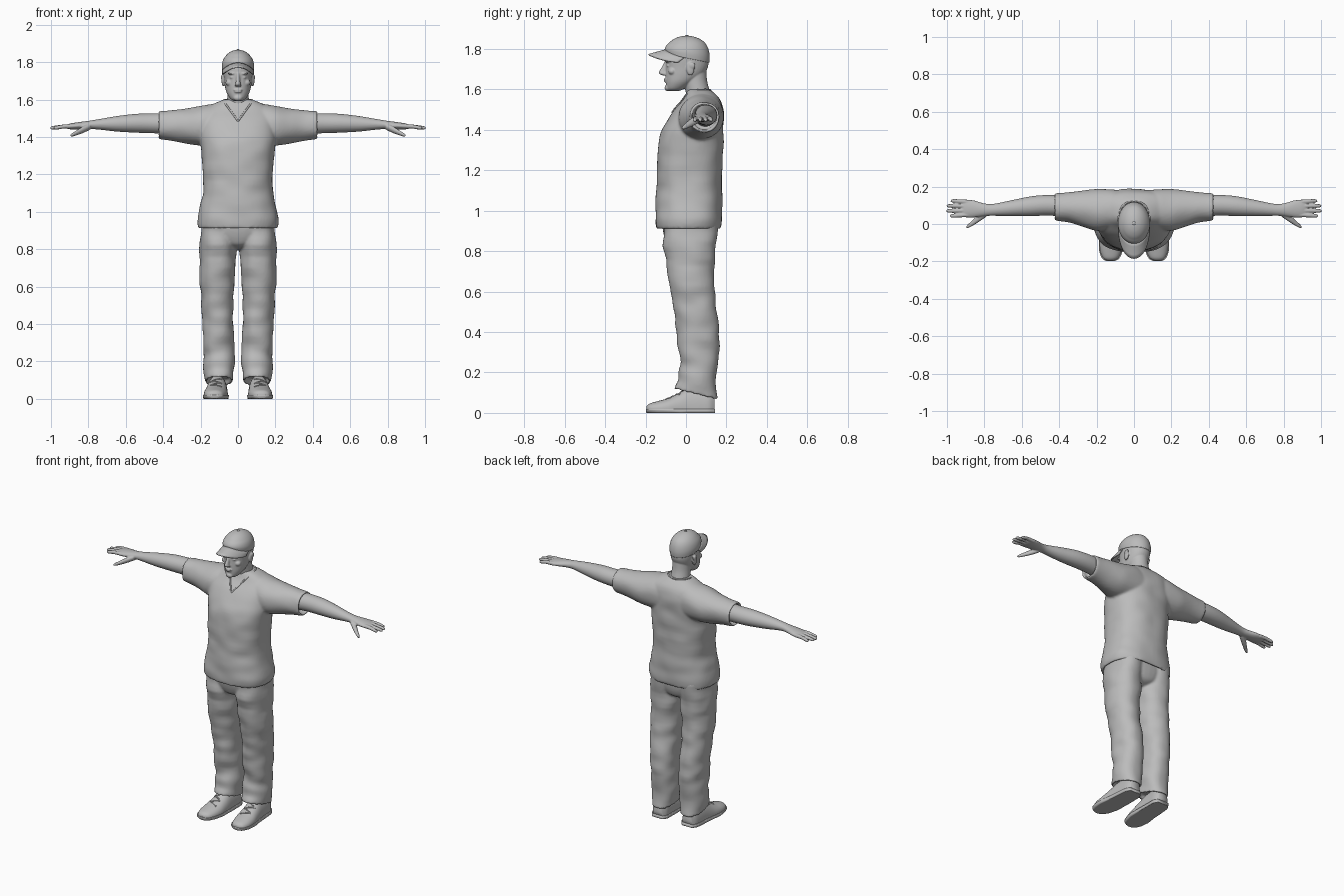
import bpy, bmesh, math
from mathutils import Vector, Matrix, noise
from mathutils.bvhtree import BVHTree

cube = bpy.data.objects.get("Cube")
if cube:
    bpy.data.objects.remove(cube, do_unlink=True)

GREY = (0.5, 0.5, 0.5, 1)
clay = bpy.data.materials.new("plain grey")
clay.use_nodes = True
clay.diffuse_color = GREY
clay.node_tree.nodes["Principled BSDF"].inputs["Base Color"].default_value = GREY


def smooth_sections(secs, steps):
    """Catmull-Rom interpolation of the section values."""
    out = []
    for i in range(len(secs) - 1):
        a, b, c, d = (secs[max(0, min(len(secs) - 1, i + k))] for k in (-1, 0, 1, 2))
        for j in range(steps):
            t = j / steps
            out.append([q + t / 2 * (r - p + t * (2*p - 5*q + 4*r - s + t * (3*(q - r) + s - p)))
                        for p, q, r, s in zip(a, b, c, d)])
    return out + [list(secs[-1])]


def loft(bm, secs, axis="Z", side=1, power=2, hem=0, fold=0, n=36, steps=5):
    """Skin (position, centre u, centre v, radius u, radius v) sections along an axis."""
    rows = smooth_sections(secs, steps)
    if hem:
        t, u, v, a, b = rows[-1]
        back = math.copysign(hem, secs[-2][0] - t)
        rows += [[t, u, v, a - .013, b - .013], [t + back, u, v, a - .015, b - .015]]
    rings = []
    for t, u, v, a, b in rows:
        ring = []
        for k in range(n):
            ang = 2 * math.pi * k / n
            c, s = math.cos(ang), math.sin(ang)
            p = u + a * math.copysign(abs(c) ** (2 / power), c)
            q = v + b * math.copysign(abs(s) ** (2 / power), s)
            co = Vector({"X": (t, p, q), "Y": (p, t, q), "Z": (p, q, t)}[axis])
            if fold:
                wave = noise.noise(Vector((co.x * 9, co.y * 9, co.z * 14)))
                mid = Vector({"X": (t, u, v), "Y": (u, t, v), "Z": (u, v, t)}[axis])
                co += (co - mid).normalized() * fold * wave
            co.x *= side
            ring.append(bm.verts.new(co))
        rings.append(ring)
    for r0, r1 in zip(rings, rings[1:]):
        for k in range(n):
            bm.faces.new((r0[k], r0[(k + 1) % n], r1[(k + 1) % n], r1[k]))
    bm.faces.new(rings[0])
    bm.faces.new(rings[-1])


def blob(bm, centre, radii):
    m = Matrix.Translation(centre) @ Matrix.Diagonal((*radii, 1))
    bmesh.ops.create_uvsphere(bm, u_segments=20, v_segments=12, radius=1, matrix=m)


def finish(name, bm, voxel=0, relax=3):
    """Make the object; a voxel size blends its overlapping shapes."""
    bmesh.ops.recalc_face_normals(bm, faces=bm.faces)
    mesh = bpy.data.meshes.new(name)
    bm.to_mesh(mesh)
    bm.free()
    for poly in mesh.polygons:
        poly.use_smooth = True
    mesh.materials.append(clay)
    obj = bpy.data.objects.new(name, mesh)
    bpy.context.collection.objects.link(obj)
    if voxel:
        remesh = obj.modifiers.new("blend", "REMESH")
        remesh.mode = "VOXEL"
        remesh.voxel_size = voxel
        remesh.use_smooth_shade = True
        soft = obj.modifiers.new("soften", "SMOOTH")
        soft.factor = .5
        soft.iterations = relax
    return obj


def drape(name, target, rays, radius):
    """Lay a thin cord on a surface along a row of (origin, direction) rays."""
    bpy.context.view_layer.update()
    tree = BVHTree.FromObject(target, bpy.context.evaluated_depsgraph_get())
    hits = [tree.ray_cast(Vector(o), Vector(d))[0] for o, d in rays]
    hits = [h for h in hits if h]
    curve = bpy.data.curves.new(name, "CURVE")
    curve.dimensions = "3D"
    curve.bevel_depth = radius
    curve.bevel_resolution = 2
    line = curve.splines.new("POLY")
    line.points.add(len(hits) - 1)
    for point, h in zip(line.points, hits):
        point.co = (*h, 1)
    curve.materials.append(clay)
    bpy.context.collection.objects.link(bpy.data.objects.new(name, curve))


# Shirt: trunk and sleeves
bm = bmesh.new()
loft(bm, [(1.6, 0, .062, .07, .05), (1.585, 0, .07, .115, .066), (1.55, 0, .075, .18, .092),
          (1.5, 0, .063, .208, .122), (1.44, 0, .045, .208, .142), (1.36, 0, .026, .2, .157),
          (1.25, 0, .02, .19, .162), (1.12, 0, .017, .186, .162), (1.04, 0, .015, .2, .163),
          (.96, 0, .014, .218, .164), (.912, 0, .013, .213, .162)],
     power=2.4, hem=.04, fold=.006, n=64)
for s in (1, -1):
    loft(bm, [(0, .075, 1.47, .1, .12), (.12, .077, 1.465, .11, .115), (.2, .075, 1.459, .112, .106),
              (.28, .083, 1.458, .095, .092), (.35, .09, 1.461, .081, .082), (.424, .092, 1.463, .075, .075)],
         axis="X", side=s, hem=.04, fold=.005)
shirt = finish("shirt", bm, .008)

# Neckline: a V in front, continued round the back of the neck
AHEAD, DOWN = (0, 1, 0), (0, 0, -1)
v_edge = [((.066 * k / 12, -1, 1.485 + .09 * k / 12), AHEAD) for k in range(13)]
nape = [((.075 * math.cos(a), .06 + .062 * math.sin(a), 2), DOWN)
        for a in (math.pi * k / 16 for k in range(17))]
v_left = [((-o[0], o[1], o[2]), d) for o, d in v_edge]
drape("neckline", shirt, v_edge + nape + v_left[::-1], .005)

# Trousers: pelvis and legs with slanted hems
bm = bmesh.new()
loft(bm, [(.97, 0, .015, .19, .135), (.9, 0, .018, .187, .132), (.85, 0, .02, .15, .12),
          (.82, 0, .02, .08, .1), (.8, 0, .02, .03, .05)], power=2.3)
for s in (1, -1):
    loft(bm, [(.95, .1, .02, .098, .135), (.85, .105, .02, .098, .132), (.7, .109, .023, .096, .115),
              (.58, .11, .038, .09, .107), (.48, .108, .05, .087, .105), (.38, .106, .06, .083, .105),
              (.27, .103, .066, .08, .094), (.18, .1, .058, .08, .096), (.092, .1, .05, .078, .104)],
         side=s, power=2.2, hem=.03, fold=.011)
for v in bm.verts:
    if v.co.z < .25:
        v.co.z -= .25 * (v.co.y - .05) * min(1, (.25 - v.co.z) / .15)
finish("trousers", bm, .008)

# Shoes with soles and laces
SHOE = [(-.195, .126, .018, .02, .015), (-.18, .125, .02, .042, .026), (-.14, .123, .02, .058, .038),
        (-.09, .119, .02, .064, .052), (-.04, .115, .02, .061, .075), (.01, .112, .02, .057, .1),
        (.07, .11, .02, .054, .105), (.115, .108, .02, .05, .1), (.142, .108, .02, .034, .085)]
for s, word in ((1, "left"), (-1, "right")):
    bm = bmesh.new()
    loft(bm, SHOE, axis="Y", side=s, power=2.2)
    for v in bm.verts:
        v.co.z = max(.004, v.co.z)
    shoe = finish(word + "_shoe", bm)
    bm = bmesh.new()
    loft(bm, [(y * 1.015, x, z, a + .005, b) for y, x, z, a, b in SHOE], axis="Y", side=s, power=2.2)
    for v in bm.verts:
        v.co.z = min(.02, max(0, v.co.z))
    finish(word + "_sole", bm)
    for row in range(4):
        y = -.09 + .022 * row
        drape(f"{word}_lace_{row + 1}", shoe,
              [((s * (.117 + .005 * k), y + .002 * k * (-1) ** row, 1), DOWN) for k in range(-6, 7)], .004)

# Arms with hands, fingers and thumbs
for s, word in ((1, "left"), (-1, "right")):
    bm = bmesh.new()
    loft(bm, [(.36, .095, 1.472, .056, .056), (.46, .1, 1.473, .055, .053), (.55, .095, 1.473, .053, .05),
              (.65, .085, 1.47, .043, .041), (.75, .076, 1.467, .032, .027), (.8, .076, 1.464, .034, .022),
              (.86, .081, 1.459, .046, .019), (.9, .082, 1.456, .046, .015), (.92, .082, 1.455, .04, .009)],
         axis="X", side=s)
    for k, tip in enumerate((.985, 1.004, 1.002, .98)):
        y0, y1 = .049 + .023 * k, .044 + .0265 * k
        loft(bm, [(.88, y0, 1.457, .012, .012), (.93, (y0 + y1) / 2, 1.456, .011, .011),
                  (tip - .02, y1, 1.45, .01, .01), (tip - .005, y1, 1.448, .008, .008),
                  (tip, y1, 1.447, .004, .004)], axis="X", side=s, n=16)
    loft(bm, [(.79, .06, 1.457, .022, .018), (.83, .031, 1.438, .02, .018), (.865, .004, 1.421, .015, .013),
              (.885, -.01, 1.412, .011, .01), (.896, -.017, 1.408, .005, .005)], axis="X", side=s, n=16)
    finish(word + "_arm", bm, .004)

# Head, neck and face
bm = bmesh.new()
loft(bm, [(1.53, 0, .062, .066, .062), (1.58, 0, .06, .06, .06), (1.64, 0, .045, .056, .06),
          (1.7, 0, .035, .056, .065)])
loft(bm, [(1.592, 0, -.06, .02, .024), (1.604, 0, -.052, .04, .044), (1.635, 0, -.03, .06, .07),
          (1.67, 0, -.008, .07, .093), (1.71, 0, .004, .075, .104), (1.75, 0, .006, .079, .106),
          (1.79, 0, .008, .079, .104), (1.83, 0, .005, .064, .085), (1.85, 0, .004, .035, .05)], power=2.15)
loft(bm, [(1.742, 0, -.095, .009, .01), (1.715, 0, -.103, .01, .014), (1.69, 0, -.113, .013, .02),
          (1.678, 0, -.112, .017, .02), (1.67, 0, -.105, .013, .012)], n=16)
blob(bm, (0, -.09, 1.608), (.024, .016, .016))
for z, w in ((1.651, .025), (1.641, .021)):
    blob(bm, (0, -.099, z), (w, .011, .005))
for s in (1, -1):
    blob(bm, (s * .031, -.09, 1.739), (.025, .012, .006))
    blob(bm, (s * .031, -.086, 1.718), (.013, .011, .006))
    blob(bm, (s * .045, -.068, 1.69), (.022, .02, .018))
    blob(bm, (s * .079, .022, 1.703), (.009, .02, .033))
    blob(bm, (s * .084, .03, 1.718), (.007, .017, .016))
finish("head", bm, .004, 2)

# Cap crown, button and curved peak
bm = bmesh.new()
loft(bm, [(1.755, 0, .006, .084, .109), (1.785, 0, .006, .086, .111), (1.815, 0, .006, .078, .101),
          (1.84, 0, .005, .06, .079), (1.856, 0, .004, .039, .051), (1.864, 0, .004, .018, .024),
          (1.866, 0, .004, .003, .004)], n=48)
for v in bm.verts:
    v.co.z += .2 * (.006 - v.co.y) * max(0, min(1, (1.83 - v.co.z) / .06))
blob(bm, (0, .004, 1.866), (.009, .009, .004))
finish("cap_crown", bm)

bm = bmesh.new()
grid = []
for i in range(33):
    a = math.radians(-80 + 5 * i)
    c, s = math.cos(a), math.sin(a)
    grid.append([bm.verts.new((.083 * s, .01 - .108 * c - .087 * v * c ** .6,
                               1.796 - .04 * s * s - .024 * v)) for v in (0, .25, .5, .75, 1)])
for r0, r1 in zip(grid, grid[1:]):
    for k in range(4):
        bm.faces.new((r0[k], r0[k + 1], r1[k + 1], r1[k]))
peak = finish("cap_peak", bm)
thick = peak.modifiers.new("thickness", "SOLIDIFY")
thick.thickness = .007
thick.offset = 0
